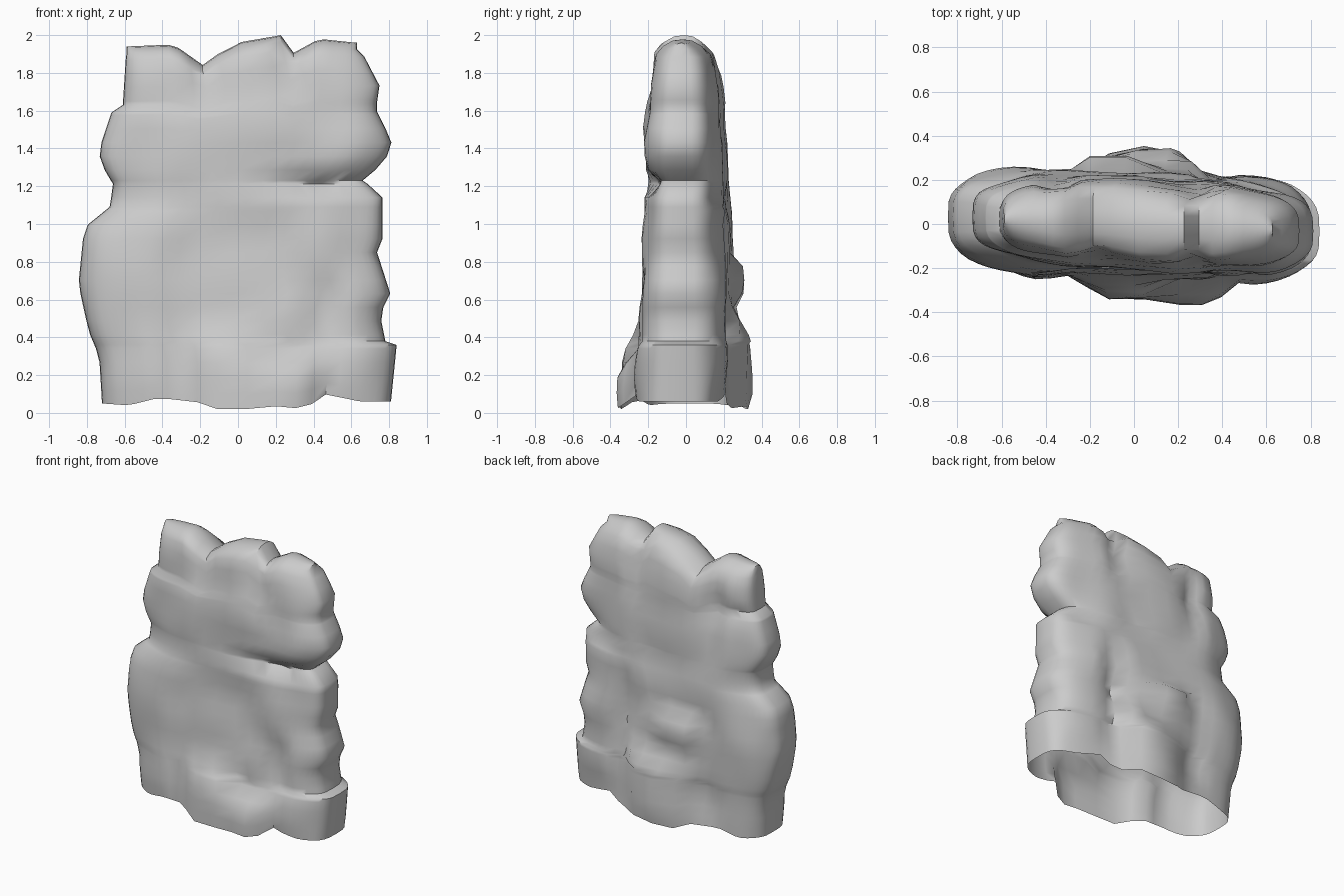
import bpy, bmesh, math
from mathutils import Vector, noise

if "Cube" in bpy.data.objects:
    bpy.data.objects.remove(bpy.data.objects["Cube"])


def interp(pts, t):
    """Piecewise linear lookup in a list of (key, value)."""
    if t <= pts[0][0]:
        return pts[0][1]
    for (a, va), (b, vb) in zip(pts, pts[1:]):
        if t <= b:
            return va + (vb - va) * (t - a) / (b - a)
    return pts[-1][1]


# Outline of the slab: side edges by height, top and bottom edges by x
LEFT = [(0.05, -.72), (.3, -.735), (.43, -.79), (.68, -.845), (.98, -.815), (1.09, -.68),
        (1.21, -.66), (1.27, -.70), (1.38, -.74), (1.59, -.67), (1.63, -.61), (1.94, -.59)]
RIGHT = [(.05, .81), (.36, .84), (.38, .78), (.53, .75), (.62, .81), (.87, .73), (.91, .765),
         (1.16, .765), (1.23, .66), (1.33, .78), (1.44, .815), (1.6, .73), (1.72, .75), (1.94, .63)]
TOP = [(-.59, 1.94), (-.34, 1.95), (-.17, 1.83), (-.06, 1.95), (.23, 2.0),
       (.265, 1.89), (.43, 1.98), (.62, 1.96)]
BOTTOM = [(-.72, .05), (-.58, .04), (-.42, .08), (-.2, .055), (-.07, .005), (.01, .005), (.1, .045),
          (.36, .02), (.45, .1), (.65, .06), (.81, .06)]
# Half thickness by height
FRONT = [(.05, .25), (.5, .24), (.8, .23), (1.2, .2), (1.55, .2), (1.7, .185), (1.85, .16), (1.94, .12)]
BACK = [(.05, .24), (.5, .24), (.9, .23), (1.35, .21), (1.65, .2), (1.85, .17), (1.94, .11)]

# Bulges and hollows: x, z, half width, half height, amount, edge steepness
FRONT_LUMPS = [(-.06, .14, .22, .38, .1, 1.7), (.26, .1, .2, .24, .095, 2.2),
               (.65, .18, .2, .2, .02, 4), (-.62, .5, .3, .6, .035, 2),
               (.05, .85, .4, .3, -.025, 1),
               (.42, 1.21, .36, .06, -.08, 1), (.5, 1.4, .35, .16, .02, 1.5),
               (.46, .55, .12, .22, -.05, 1), (-.17, 1.85, .13, .25, -.05, 1),
               (.26, 1.85, .08, .22, -.04, 1), (-.48, 1.64, .3, .07, -.02, 1)]
BACK_LUMPS = [(.06, .24, .28, .35, .1, 1.8), (-.1, .72, .18, .13, .07, 2.5),
              (-.6, .5, .25, .5, .02, 1.8), (.6, .5, .25, .5, .03, 1.8),
              (.35, .7, .08, .5, -.05, 1),
              (-.32, .35, .09, .3, -.04, 1), (-.35, 1.6, .1, .4, -.05, 1),
              (.28, 1.75, .1, .3, -.05, 1), (-.55, 1.62, .3, .08, -.05, 1),
              (.6, 1.15, .25, .08, -.04, 1)]


def lumps(table, x, z):
    total = 0
    for cx, cz, rx, rz, amount, steep in table:
        d = max(abs(x - cx) / rx, abs(z - cz) / rz)
        total += amount * min(1, max(0, (1 - d) * steep))
    return total


def rock_point(z, angle, flat=1.0):
    """Point on the rock at a height and an angle around its rounded section."""
    c, s = math.cos(angle), math.sin(angle)
    u = math.copysign(abs(c) ** .72, c)
    v = math.copysign(abs(s) ** .55, s)
    l, r = interp(LEFT, z), interp(RIGHT, z)
    x = (l + r) / 2 + u * (r - l) / 2
    if v < 0:
        depth = interp(FRONT, z) + lumps(FRONT_LUMPS, x, z)
    else:
        depth = interp(BACK, z) + lumps(BACK_LUMPS, x, z)
    rough = noise.noise(Vector((x * 3.3, v * 2 + 5, z * 3.3))) * .03 * abs(v)
    y = v * (depth + rough) * flat - .04 * x
    # bend the first and last rows onto the uneven lower and upper edges
    up = max(0, min(1, (z - 1.45) / .49))
    down = max(0, 1 - (z - .05) / .25)
    z += (interp(TOP, x) - 1.94) * up + (interp(BOTTOM, x) - .05) * down
    return x, y, z


# Rock shell: stacked rings, closed along a top ridge and open underneath
SIDES = 56
heights = sorted({round(.05 + 1.89 * i / 26, 3) for i in range(27)}
                 | {.36, .38, 1.09, 1.23, 1.59, 1.63})
rings_spec = [(z, 1.0) for z in heights] + [(1.94, .5), (1.94, 0.0)]
bm = bmesh.new()
rings = [[bm.verts.new(rock_point(z, 2 * math.pi * i / SIDES, f)) for i in range(SIDES)]
         for z, f in rings_spec]
for lower, upper in zip(rings, rings[1:]):
    for i in range(SIDES):
        j = (i + 1) % SIDES
        bm.faces.new((lower[i], lower[j], upper[j], upper[i]))
# round the top off slightly and weld the ridge
for k, ring in enumerate(rings[-3:]):
    for v in ring:
        v.co.z -= (.035, .006, 0)[k]
bmesh.ops.remove_doubles(bm, verts=bm.verts, dist=.0005)
bmesh.ops.recalc_face_normals(bm, faces=bm.faces)
mesh = bpy.data.meshes.new("rock_slab")
bm.to_mesh(mesh)
bm.free()
rock = bpy.data.objects.new("rock_slab", mesh)
bpy.context.collection.objects.link(rock)
bpy.context.view_layer.objects.active = rock
rock.select_set(True)
bpy.ops.object.shade_smooth_by_angle(angle=math.radians(50))
